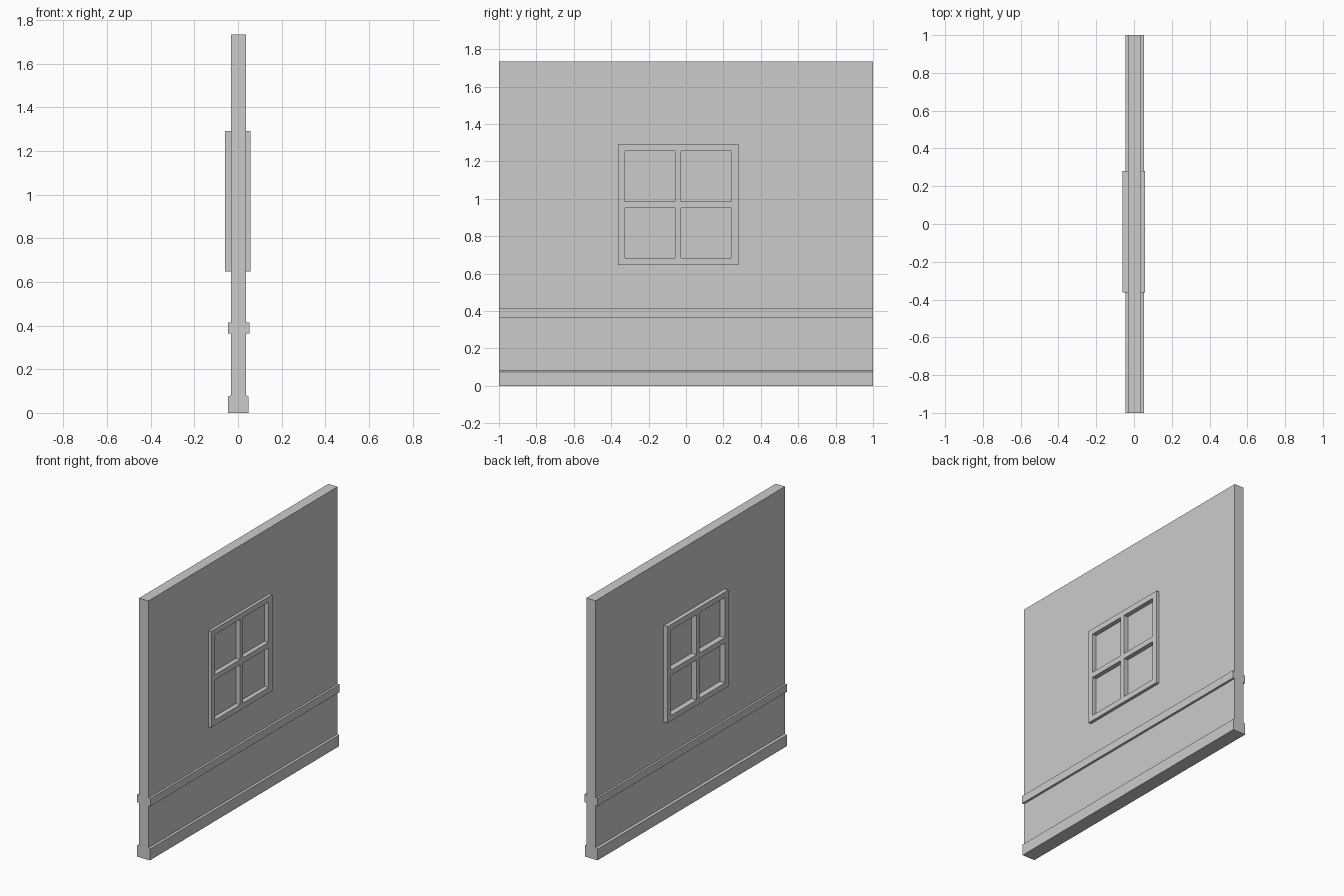
import bpy, bmesh

if "Cube" in bpy.data.objects:
    bpy.data.objects.remove(bpy.data.objects["Cube"])


def prism(name, profile):
    """Extrude an (x, z) profile along the full length of the wall."""
    bm = bmesh.new()
    face = bm.faces.new([bm.verts.new((x, -1, z)) for x, z in profile])
    ext = bmesh.ops.extrude_face_region(bm, geom=[face])
    verts = [g for g in ext["geom"] if isinstance(g, bmesh.types.BMVert)]
    bmesh.ops.translate(bm, verts=verts, vec=(0, 2, 0))
    bmesh.ops.recalc_face_normals(bm, faces=bm.faces)
    return to_object(name, bm)


def boxes(name, bounds):
    """One object holding an axis-aligned box per ((x), (y), (z)) bounds."""
    bm = bmesh.new()
    for b in bounds:
        verts = bmesh.ops.create_cube(bm, size=1)["verts"]
        for v in verts:
            v.co = [lo + (c + 0.5) * (hi - lo) for c, (lo, hi) in zip(v.co, b)]
    return to_object(name, bm)


def to_object(name, bm):
    mesh = bpy.data.meshes.new(name)
    bm.to_mesh(mesh)
    bm.free()
    obj = bpy.data.objects.new(name, mesh)
    bpy.context.collection.objects.link(obj)
    return obj


def cut(obj, cutter):
    mod = obj.modifiers.new("opening", "BOOLEAN")
    mod.operation = "DIFFERENCE"
    mod.solver = "EXACT"
    mod.object = cutter
    cutter.hide_render = True
    cutter.hide_set(True)


WALL_X = (-0.032, 0.037)
FRAME_Y, FRAME_Z = (-0.363, 0.281), (0.647, 1.292)
PANES_Y = [(-0.327, -0.058), (-0.027, 0.242)]
PANES_Z = [(0.684, 0.951), (0.987, 1.255)]

# Wall with a window opening
wall = boxes("wall", [(WALL_X, (-1, 1), (0, 1.733))])
cut(wall, boxes("wall_opening_cutter",
                [((-0.2, 0.2), (-0.34, 0.26), (0.67, 1.27))]))

# Window frame with four lights
frame = boxes("window_frame", [((-0.06, 0.057), FRAME_Y, FRAME_Z)])
cut(frame, boxes("window_light_cutter",
                 [((-0.2, 0.2), y, z) for y in PANES_Y for z in PANES_Z]))

# Window panes, set slightly behind the wall face
boxes("window_panes", [((-0.022, 0.027), (y[0] - 0.005, y[1] + 0.005),
                        (z[0] - 0.005, z[1] + 0.005))
                       for y in PANES_Y for z in PANES_Z])

# Skirting board with a sloped top edge, on both wall faces
prism("skirting_board", [(-0.046, 0), (0.048, 0), (0.048, 0.075),
                         (0.037, 0.081), (-0.032, 0.081), (-0.046, 0.075)])

# Chair rail
boxes("chair_rail", [((-0.046, 0.052), (-1, 1), (0.363, 0.415))])
